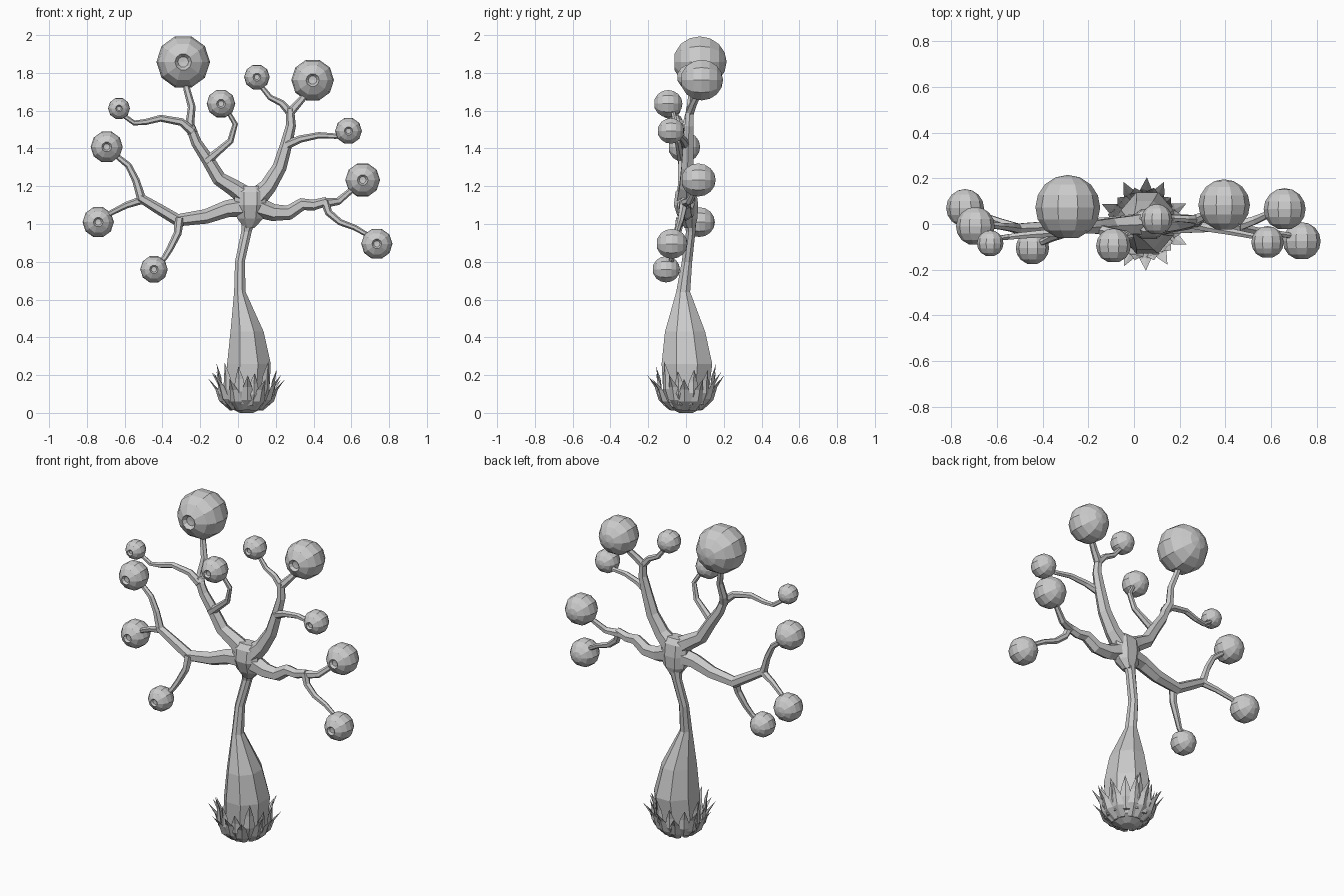
import bpy, bmesh, random
from math import sin, cos, radians, tau
from mathutils import Vector

random.seed(4)
if "Cube" in bpy.data.objects:
    bpy.data.objects.remove(bpy.data.objects["Cube"])

GREY = (0.6, 0.6, 0.6, 1)
mat = bpy.data.materials.new("plain grey")
mat.use_nodes = True
mat.diffuse_color = GREY
mat.node_tree.nodes["Principled BSDF"].inputs["Base Color"].default_value = GREY


def loft(name, rings):
    """Skin a list of equal-length rings; collapsed rings become points."""
    bm = bmesh.new()
    loops = [[bm.verts.new(p) for p in ring] for ring in rings]
    n = len(rings[0])
    for a, b in zip(loops, loops[1:]):
        for i in range(n):
            j = (i + 1) % n
            bm.faces.new((a[i], a[j], b[j], b[i]))
    for ring, loop in ((rings[0], loops[0]), (rings[-1], loops[-1])):
        if (ring[0] - ring[1]).length > 1e-4:
            bm.faces.new(loop)
    bmesh.ops.remove_doubles(bm, verts=bm.verts, dist=1e-5)
    bmesh.ops.recalc_face_normals(bm, faces=bm.faces)
    mesh = bpy.data.meshes.new(name)
    bm.to_mesh(mesh)
    bm.free()
    mesh.materials.append(mat)
    obj = bpy.data.objects.new(name, mesh)
    bpy.context.collection.objects.link(obj)
    return obj


def oval(x, y, z, rx, ry, n=8):
    return [Vector((x + rx * cos(tau * (i + .5) / n), y + ry * sin(tau * (i + .5) / n), z))
            for i in range(n)]


def branch(name, points, y0, y1, r0, r1, sides=6):
    """Tapered tube through (x, z) points, with depth sliding from y0 to y1."""
    last = len(points) - 1
    path = [Vector((x, y0 + (y1 - y0) * i / last, z)) for i, (x, z) in enumerate(points)]
    rings = []
    for i, p in enumerate(path):
        along = (path[min(i + 1, last)] - path[max(i - 1, 0)]).normalized()
        u = along.cross(Vector((0, 1, 0))).normalized()
        v = along.cross(u)
        r = r0 + (r1 - r0) * (i / last) ** .7
        rings.append([p + r * (u * cos(tau * k / sides) + v * sin(tau * k / sides))
                      for k in range(sides)])
    loft(name, rings)


def eyeball(name, x, y, z, r):
    """Ten-sided ball with its pole to the front and a shallow pupil dimple."""
    profile = [(sin(radians(t)), cos(radians(t))) for t in (0, 22, 45, 68, 90, 112, 135, 162)]
    profile += [(.2, -.8), (0, -.78)]
    loft(name, [[Vector((x + r * s * cos(tau * k / 10), y + r * d, z + r * s * sin(tau * k / 10)))
                 for k in range(10)] for s, d in profile])


def leaf(name, angle, path, size):
    """Pointed blade with a ridge on its outer and inner sides."""
    out = Vector((cos(angle), sin(angle), 0))
    side = Vector((-sin(angle), cos(angle), 0))
    rings = []
    for r, z, w in path:
        p = Vector((.045, 0, z * size)) + out * r
        rings.append([p - side * w, p + out * w * .45, p + side * w, p - out * w * .25])
    loft(name, rings)


# Trunk: swollen foot, slim neck
loft("trunk", [oval(*row) for row in (
    (.045, 0, 0, .04, .04), (.045, 0, .03, .1, .1), (.05, 0, .1, .125, .13),
    (.058, .005, .26, .125, .145), (.048, -.005, .43, .095, .115),
    (.01, -.015, .64, .033, .04), (.01, .005, .8, .028, .03),
    (.045, .025, .96, .03, .027), (.06, .02, 1.04, .045, .04))])

# Hub where the limbs meet
loft("hub", [oval(*row) for row in (
    (.06, .02, .98, .03, .03), (.065, .01, 1.03, .075, .055),
    (.065, 0, 1.1, .09, .07), (.065, 0, 1.17, .09, .06), (.065, 0, 1.2, .065, .035))])

# Upper left-hand limb and twigs
branch("upper_right_limb", [(.05, 1.14), (-.02, 1.19), (-.1, 1.24), (-.16, 1.34), (-.22, 1.43),
                            (-.255, 1.52)], 0, -.02, .055, .024)
branch("tall_twig", [(-.24, 1.48), (-.255, 1.53), (-.245, 1.62), (-.27, 1.71), (-.29, 1.82)],
       -.02, .07, .028, .016)
branch("side_twig", [(-.24, 1.49), (-.3, 1.54), (-.41, 1.56), (-.49, 1.54), (-.55, 1.535),
                     (-.6, 1.57), (-.63, 1.61)], -.03, -.07, .025, .01)
branch("curled_twig", [(-.17, 1.33), (-.11, 1.38), (-.04, 1.44), (-.015, 1.53), (-.05, 1.59),
                       (-.09, 1.63)], -.02, -.08, .025, .01)

# Upper right-hand limb and twigs
branch("upper_left_limb", [(.1, 1.14), (.16, 1.2), (.22, 1.3), (.255, 1.42), (.28, 1.52),
                           (.275, 1.61)], 0, .02, .055, .022)
branch("short_twig", [(.275, 1.59), (.23, 1.64), (.17, 1.67), (.13, 1.72), (.1, 1.77)],
       .02, .03, .022, .011)
branch("stout_twig", [(.275, 1.59), (.32, 1.64), (.355, 1.68), (.39, 1.75)], .02, .08, .024, .016)
branch("long_twig", [(.26, 1.42), (.33, 1.45), (.43, 1.47), (.52, 1.465), (.58, 1.49)],
       0, -.07, .024, .012)

# Lower limbs and twigs
branch("lower_left_limb", [(.1, 1.09), (.19, 1.06), (.27, 1.06), (.34, 1.105), (.4, 1.1),
                           (.47, 1.12)], 0, -.01, .055, .024)
branch("raised_twig", [(.45, 1.11), (.53, 1.12), (.59, 1.17), (.66, 1.23)], -.01, .07, .026, .013)
branch("drooping_twig", [(.46, 1.12), (.48, 1.06), (.54, 1.01), (.62, .98), (.68, .945),
                         (.73, .9)], -.01, -.06, .024, .011)
branch("lower_right_limb", [(.03, 1.09), (-.06, 1.08), (-.17, 1.04), (-.32, 1.02), (-.42, 1.08),
                            (-.52, 1.14)], 0, -.02, .055, .024)
branch("hanging_twig", [(-.31, 1.03), (-.32, .95), (-.36, .87), (-.39, .82), (-.44, .77)],
       -.03, -.09, .026, .013)
branch("outer_low_twig", [(-.5, 1.13), (-.59, 1.1), (-.67, 1.06), (-.74, 1.01)],
       -.02, .07, .022, .012)
branch("outer_high_twig", [(-.51, 1.13), (-.54, 1.23), (-.58, 1.31), (-.63, 1.35), (-.69, 1.4)],
       -.02, 0, .024, .013)

# Balls on the twig ends
for i, ball in enumerate((
        (-.29, .073, 1.858, .142), (.395, .083, 1.762, .113), (.1, .02, 1.778, .068),
        (-.09, -.095, 1.637, .076), (-.63, -.085, 1.612, .058), (-.695, -.01, 1.408, .085),
        (-.74, .07, 1.01, .083), (-.445, -.105, .76, .073), (.585, -.08, 1.493, .071),
        (.66, .065, 1.233, .092), (.735, -.075, .895, .083))):
    eyeball(f"eyeball_{i + 1}", *ball)

# Two whorls of leaves round the foot
OUTER = ((.08, .015, .02), (.13, .07, .034), (.155, .14, .024), (.205, .205, 0))
INNER = ((.11, .05, .03), (.14, .12, .034), (.145, .19, .022), (.165, .26, 0))
COUNT = 12
for i in range(COUNT):
    turn = tau * i / COUNT
    leaf(f"outer_leaf_{i + 1}", turn + random.uniform(-.1, .1), OUTER, random.uniform(.85, 1.1))
    leaf(f"inner_leaf_{i + 1}", turn + tau / COUNT / 2, INNER, random.uniform(.75, 1.08))
